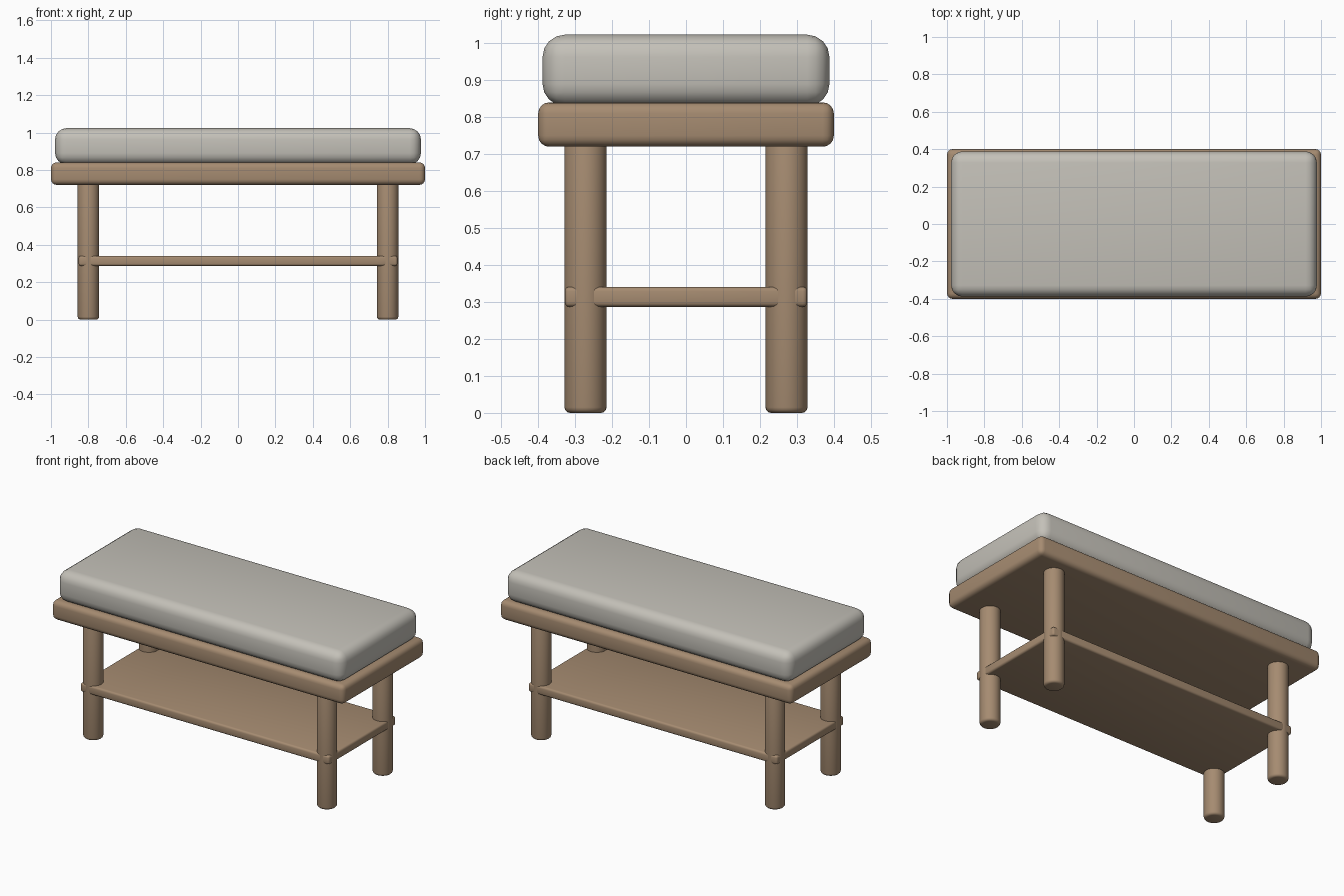
import bpy
import math

if "Cube" in bpy.data.objects:
    bpy.data.objects.remove(bpy.data.objects["Cube"])


def material(name, rgb):
    m = bpy.data.materials.new(name)
    m.diffuse_color = (*rgb, 1.0)
    m.use_nodes = True
    m.node_tree.nodes["Principled BSDF"].inputs["Base Color"].default_value = m.diffuse_color
    return m


wood = material("warm wood", (0.38, 0.26, 0.165))
fabric = material("pale grey fabric", (0.55, 0.53, 0.48))


def finish(obj, name, mat, bevel, segments):
    """Name, colour, round the edges and smooth an object."""
    obj.name = name
    obj.data.materials.append(mat)
    bpy.ops.object.transform_apply(location=False, rotation=False, scale=True)
    mod = obj.modifiers.new("rounded edges", 'BEVEL')
    mod.width = bevel
    mod.segments = segments
    mod.limit_method = 'ANGLE'
    mod.angle_limit = math.radians(40)
    bpy.ops.object.modifier_apply(modifier=mod.name)
    bpy.ops.object.shade_smooth_by_angle(angle=math.radians(35))


def slab(name, half_x, half_y, z0, z1, mat, bevel, segments):
    bpy.ops.mesh.primitive_cube_add(size=2, location=(0, 0, (z0 + z1) / 2))
    obj = bpy.context.object
    obj.scale = (half_x, half_y, (z1 - z0) / 2)
    finish(obj, name, mat, bevel, segments)


# Seat frame, cushion sunk slightly into it, and lower shelf
slab("seat_frame", 1.0, 0.4, 0.72, 0.84, wood, 0.03, 4)
slab("cushion", 0.978, 0.388, 0.83, 1.023, fabric, 0.06, 4)
slab("lower_shelf", 0.852, 0.328, 0.287, 0.341, wood, 0.012, 3)

# Four round legs
for x, side in ((-0.8, "left"), (0.8, "right")):
    for y, end in ((-0.272, "front"), (0.272, "back")):
        bpy.ops.mesh.primitive_cylinder_add(
            vertices=32, radius=0.057, depth=0.74, location=(x, y, 0.37))
        finish(bpy.context.object, f"{end}_{side}_leg", wood, 0.015, 3)
